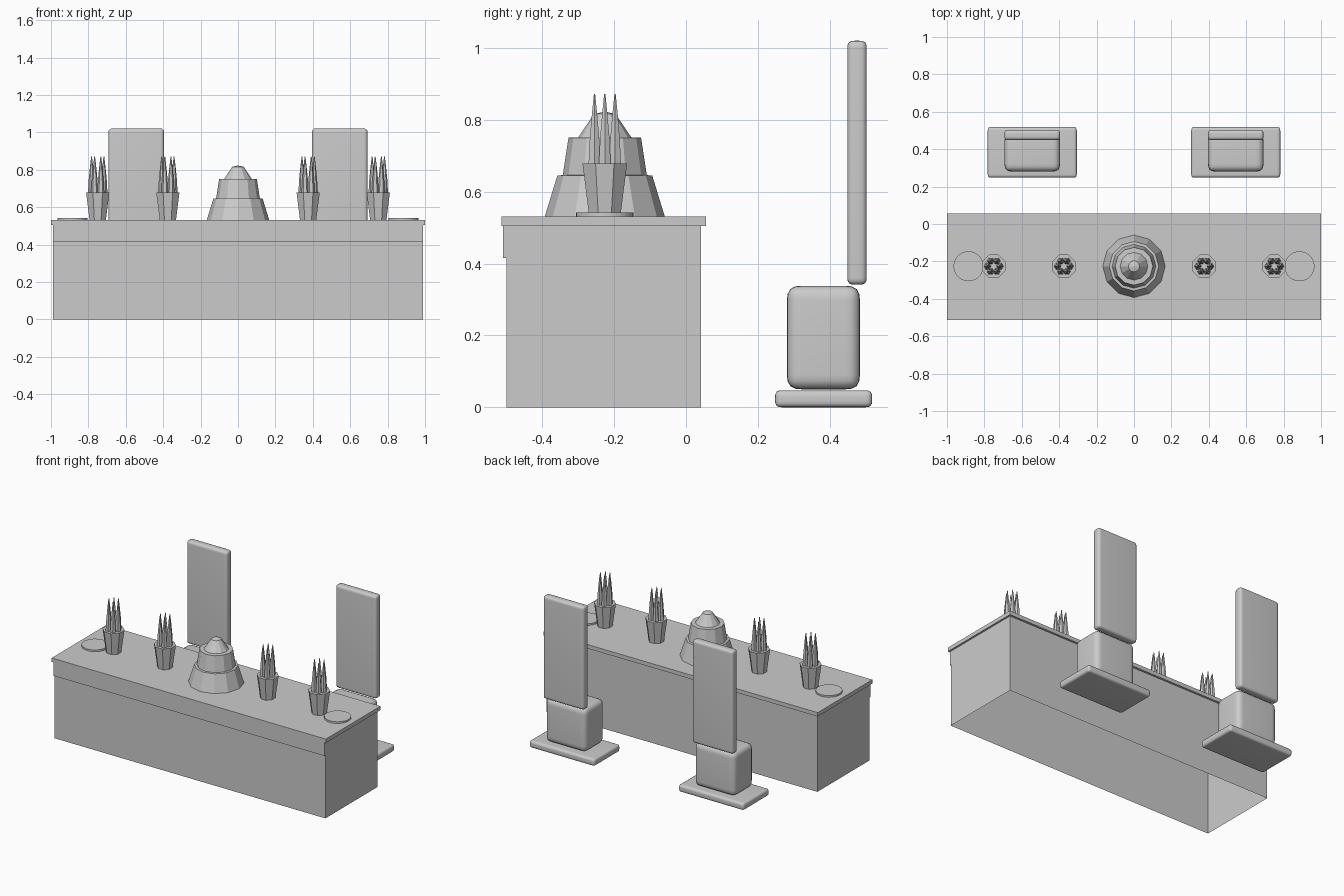
import bpy, bmesh, math
from mathutils import Matrix

if "Cube" in bpy.data.objects:
    bpy.data.objects.remove(bpy.data.objects["Cube"])

CY = -0.226      # centre line of the counter
TOP = 0.531      # counter top height


def make_object(name, bm, smooth=False):
    bmesh.ops.recalc_face_normals(bm, faces=bm.faces)
    mesh = bpy.data.meshes.new(name)
    bm.to_mesh(mesh)
    bm.free()
    ob = bpy.data.objects.new(name, mesh)
    bpy.context.collection.objects.link(ob)
    if smooth:
        for p in mesh.polygons:
            p.use_smooth = True
    return ob


def box(name, x, y, z, bevel=0.0, open_bottom=False):
    """Box from (min, max) ranges, optionally with rounded edges."""
    bm = bmesh.new()
    bmesh.ops.create_cube(bm, size=1)
    for v in bm.verts:
        for i, (a, b) in enumerate((x, y, z)):
            v.co[i] = (a + b) / 2 + v.co[i] * (b - a)
    if open_bottom:
        low = [f for f in bm.faces if f.normal.z < -0.5]
        bmesh.ops.delete(bm, geom=low, context='FACES_ONLY')
    if bevel:
        bmesh.ops.bevel(bm, geom=bm.edges[:], offset=bevel, segments=4,
                        profile=0.6, affect='EDGES')
    return make_object(name, bm, bool(bevel))


def add_lathe(bm, profile, sides, x, y, turn=0.0):
    """Add a faceted turned solid from (radius, z) pairs, capped at both ends."""
    rings = []
    for r, z in profile:
        angles = [turn + 2 * math.pi * i / sides for i in range(sides)]
        rings.append([bm.verts.new((x + r * math.cos(a), y + r * math.sin(a), z))
                      for a in angles])
    for lo, hi in zip(rings, rings[1:]):
        for i in range(sides):
            j = (i + 1) % sides
            bm.faces.new((lo[i], lo[j], hi[j], hi[i]))
    bm.faces.new(rings[0][::-1])
    bm.faces.new(rings[-1])


def lathe(name, *args):
    bm = bmesh.new()
    add_lathe(bm, *args)
    return make_object(name, bm)


# Counter: hollow body, overhanging top and front trim sheet
box("counter_body", (-0.988, 0.988), (-0.5, 0.042), (0, 0.506), open_bottom=True)
box("counter_top", (-1, 1), (-0.513, 0.056), (0.505, TOP))
box("front_trim", (-0.988, 0.988), (-0.509, -0.499), (0.415, 0.506))

# Tiered centrepiece
lathe("centre_tiers", [(0.167, TOP), (0.132, 0.645), (0.117, 0.646), (0.101, 0.75),
                       (0.074, 0.751), (0.03, 0.816), (0.004, 0.822)], 12, 0, CY)

for side, s in (("left", -1), ("right", 1)):
    # Flat discs at the counter ends
    lathe(side + "_plate", [(0.08, TOP), (0.08, 0.542)], 32, s * 0.885, CY)

    # Potted spiky plants
    for label, px in (("outer", 0.75), ("inner", 0.375)):
        lathe(f"{side}_{label}_pot", [(0.047, TOP), (0.067, 0.678)], 8,
              s * px, CY, math.pi / 8)
        bm = bmesh.new()
        for k in range(6):
            a = math.pi / 3 * k
            add_lathe(bm, [(0.02, 0.66), (0.015, 0.75), (0.008, 0.82), (0.002, 0.872)],
                      6, s * px + 0.033 * math.cos(a), CY + 0.033 * math.sin(a), a)
        make_object(f"{side}_{label}_leaves", bm)

    # Chair: foot plate, padded seat block, tall back
    cx = s * 0.544
    box(side + "_chair_foot", (cx - 0.238, cx + 0.238), (0.248, 0.518), (0, 0.047), 0.018)
    box(side + "_chair_seat", (cx - 0.148, cx + 0.148), (0.281, 0.484), (0.05, 0.338), 0.04)
    box(side + "_chair_back", (cx - 0.148, cx + 0.148), (0.449, 0.503), (0.341, 1.02), 0.02)
